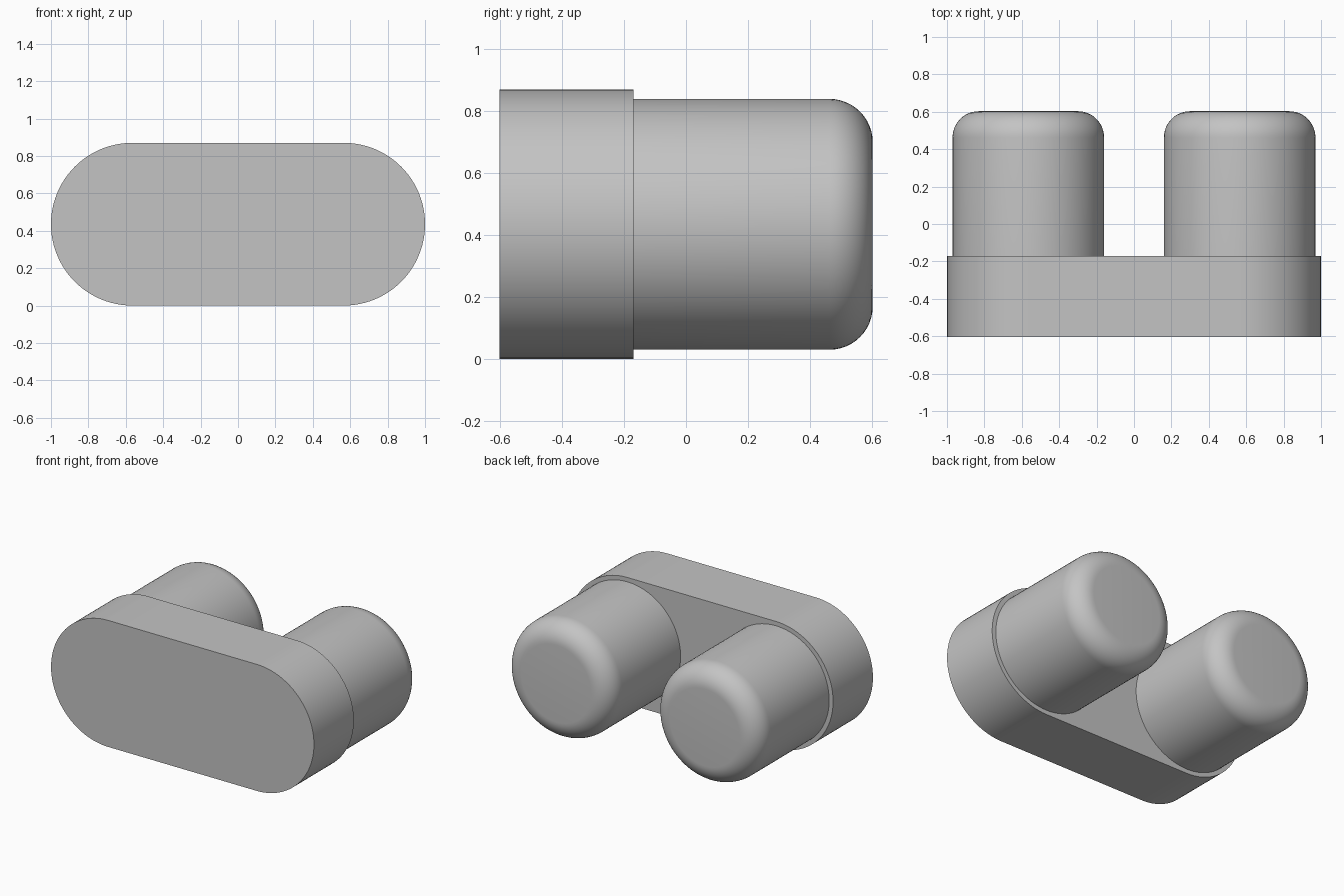
import bpy, bmesh
from math import cos, sin, pi, radians
from mathutils import Vector, Matrix

cube = bpy.data.objects.get("Cube")
if cube:
    bpy.data.objects.remove(cube, do_unlink=True)

RADIUS = 0.435               # rounded ends of the plate
CENTRE_X = 1 - RADIUS        # axis of each peg
FRONT, STEP, BACK = -0.603, -0.17, 0.603
PEG_RADIUS, FILLET = 0.405, 0.14

grey = bpy.data.materials.new("grey")
grey.use_nodes = True
grey.diffuse_color = (0.55, 0.55, 0.55, 1)
grey.node_tree.nodes["Principled BSDF"].inputs["Base Color"].default_value = grey.diffuse_color


def finish(bm, name):
    bmesh.ops.recalc_face_normals(bm, faces=bm.faces)
    mesh = bpy.data.meshes.new(name)
    bm.to_mesh(mesh)
    bm.free()
    mesh.materials.append(grey)
    obj = bpy.data.objects.new(name, mesh)
    bpy.context.collection.objects.link(obj)
    bpy.ops.object.select_all(action="DESELECT")
    obj.select_set(True)
    bpy.context.view_layer.objects.active = obj
    bpy.ops.object.shade_smooth_by_angle(angle=radians(30))
    return obj


def plate():
    # Stadium outline extruded from front to back
    bm = bmesh.new()
    steps = 48
    outline = []
    for side, start in ((1, -pi / 2), (-1, pi / 2)):
        for i in range(steps + 1):
            a = start + pi * i / steps
            outline.append(bm.verts.new((side * CENTRE_X + RADIUS * cos(a), FRONT,
                                         RADIUS + RADIUS * sin(a))))
    face = bm.faces.new(outline)
    new = bmesh.ops.extrude_face_region(bm, geom=[face], use_keep_orig=True)
    moved = [v for v in new["geom"] if isinstance(v, bmesh.types.BMVert)]
    bmesh.ops.translate(bm, verts=moved, vec=(0, STEP - FRONT, 0))
    return finish(bm, "plate")


def peg(name, x):
    # Lathed peg with a filleted rear end, seated slightly into the plate
    bm = bmesh.new()
    profile = [(PEG_RADIUS, STEP - 0.02)]
    for i in range(13):
        a = pi / 2 * i / 12
        profile.append((PEG_RADIUS - FILLET + FILLET * cos(a), BACK - FILLET + FILLET * sin(a)))
    verts = [bm.verts.new((r, y, 0)) for r, y in profile]
    edges = [bm.edges.new(pair) for pair in zip(verts, verts[1:])]
    bmesh.ops.spin(bm, geom=verts + edges, cent=(0, 0, 0), axis=(0, 1, 0),
                   angle=2 * pi, steps=96)
    bmesh.ops.remove_doubles(bm, verts=bm.verts, dist=0.0001)
    bmesh.ops.holes_fill(bm, edges=[e for e in bm.edges if e.is_boundary], sides=0)
    bmesh.ops.transform(bm, matrix=Matrix.Translation(Vector((x, 0, RADIUS))), verts=bm.verts)
    return finish(bm, name)


plate()
peg("left_peg", CENTRE_X)
peg("right_peg", -CENTRE_X)
